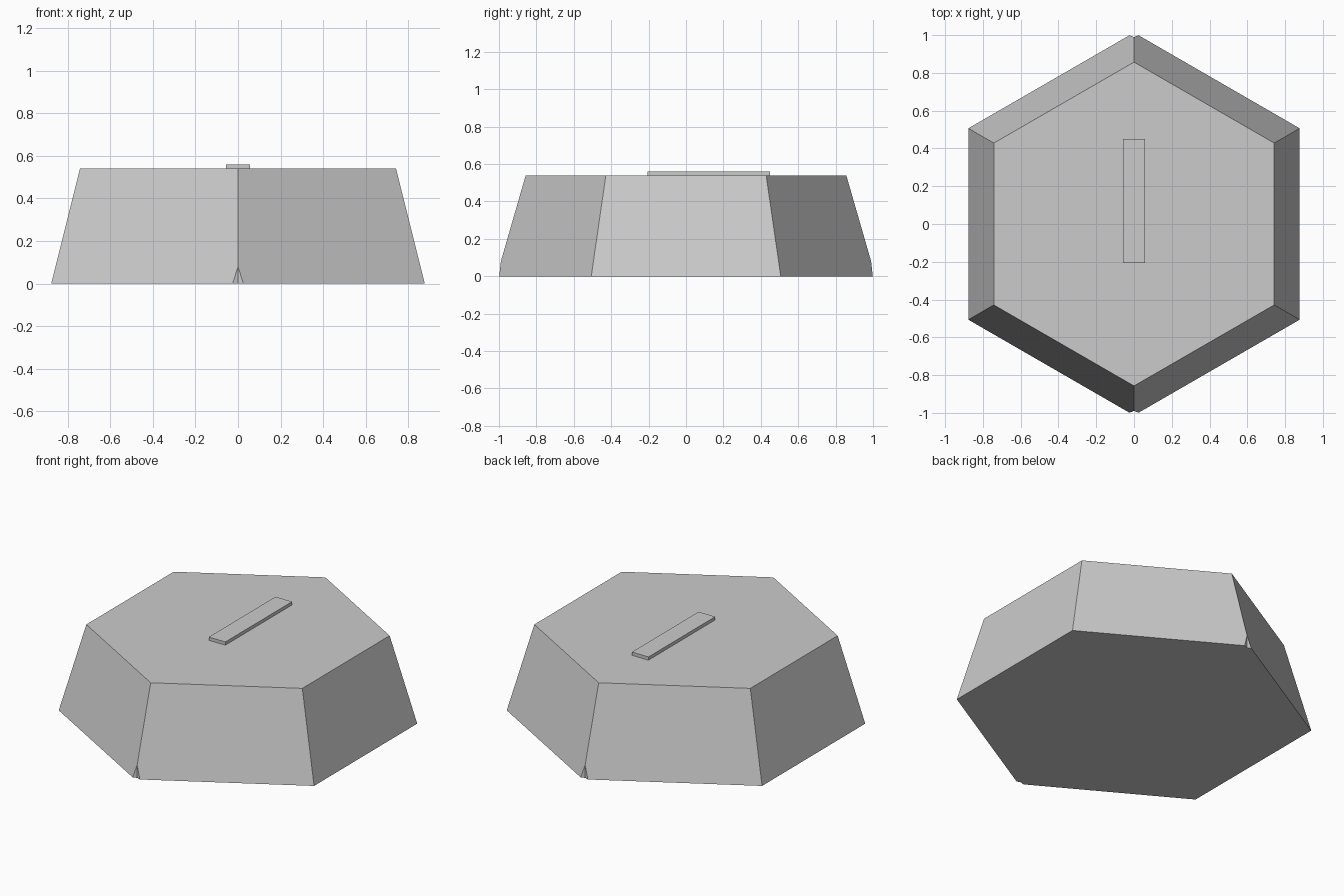
import bpy, bmesh
from math import sin, cos, pi

BASE_R, TOP_R, HEIGHT = 1.013, 0.857, 0.54
NOTCH_HALF, NOTCH_HEIGHT = 0.025, 0.08

if "Cube" in bpy.data.objects:
    bpy.data.objects.remove(bpy.data.objects["Cube"], do_unlink=True)

grey = bpy.data.materials.new("plain_grey")
grey.use_nodes = True
colour = (0.6, 0.6, 0.6, 1)
grey.diffuse_color = colour
grey.node_tree.nodes["Principled BSDF"].inputs["Base Color"].default_value = colour


def finish(bm, name):
    bmesh.ops.recalc_face_normals(bm, faces=bm.faces[:])
    mesh = bpy.data.meshes.new(name)
    bm.to_mesh(mesh)
    bm.free()
    mesh.materials.append(grey)
    obj = bpy.data.objects.new(name, mesh)
    bpy.context.collection.objects.link(obj)
    return obj


def hexagon(bm, radius, z):
    return [bm.verts.new((radius * sin(i * pi / 3), radius * cos(i * pi / 3), z))
            for i in range(6)]


# Tapered hexagonal body
bm = bmesh.new()
bottom, top = hexagon(bm, BASE_R, 0), hexagon(bm, TOP_R, HEIGHT)
bm.faces.new(bottom)
bm.faces.new(top)
for i in range(6):
    j = (i + 1) % 6
    bm.faces.new((bottom[i], bottom[j], top[j], top[i]))

# Small pointed grooves at the foot of the front and back corners
for corner in (bottom[0], bottom[3]):
    apex, feet = None, []
    for edge in list(corner.link_edges):
        other = edge.other_vert(corner)
        if other.co.z > 0.1:
            apex = bmesh.utils.edge_split(edge, corner, NOTCH_HEIGHT / HEIGHT)[1]
        else:
            fac = NOTCH_HALF / abs(other.co.x - corner.co.x)
            feet.append(bmesh.utils.edge_split(edge, corner, fac)[1])
    for foot in feet:
        bmesh.ops.connect_verts(bm, verts=[apex, foot])
    corner.co.y = apex.co.y
finish(bm, "hexagonal_body")

# Thin raised bar on the top face
bm = bmesh.new()
bmesh.ops.create_cube(bm, size=1)
bmesh.ops.scale(bm, vec=(0.114, 0.655, 0.02), verts=bm.verts[:])
bar = finish(bm, "top_bar")
bar.location = (0, 0.122, HEIGHT + 0.01)
